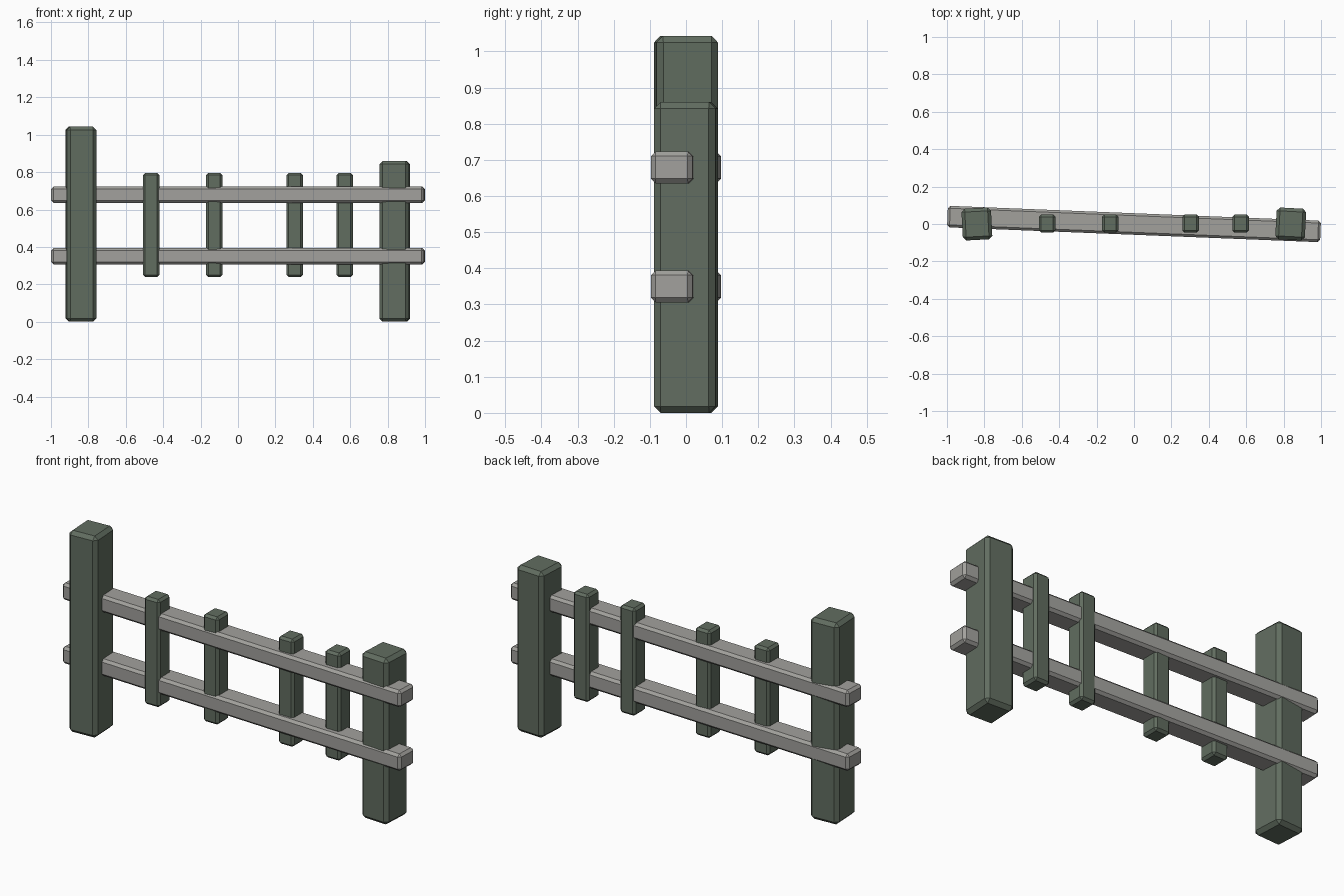
import bpy, bmesh, math
from mathutils import Matrix

if "Cube" in bpy.data.objects:
    bpy.data.objects.remove(bpy.data.objects["Cube"])


def material(name, color):
    m = bpy.data.materials.new(name)
    m.diffuse_color = color
    m.use_nodes = True
    m.node_tree.nodes["Principled BSDF"].inputs["Base Color"].default_value = m.diffuse_color
    return m


GREEN = material("painted_green", (0.12, 0.153, 0.117, 1))
PALE = material("weathered_grey", (0.36, 0.355, 0.335, 1))


def beam(name, size, center, turn, chamfer, mat):
    """Flat-chamfered box turned about z."""
    bm = bmesh.new()
    bmesh.ops.create_cube(bm, size=1, matrix=Matrix.Diagonal((*size, 1)))
    bmesh.ops.bevel(bm, geom=bm.edges[:], offset=chamfer, segments=1,
                    affect='EDGES', profile=0.5)
    mesh = bpy.data.meshes.new(name)
    bm.to_mesh(mesh)
    bm.free()
    mesh.materials.append(mat)
    ob = bpy.data.objects.new(name, mesh)
    ob.location = center
    ob.rotation_euler.z = turn
    bpy.context.collection.objects.link(ob)


# end posts: different heights, turned slightly opposite ways
for side, x, h, deg in (("left", -0.84, 1.043, 3), ("right", 0.838, 0.86, -3)):
    beam(side + "_post", (0.158, 0.17, h), (x, 0, h / 2), math.radians(deg), 0.018, GREEN)

# horizontal rails, running slightly diagonally through the posts
slant = -math.atan(0.04)
for name, z in (("lower_rail", 0.35), ("upper_rail", 0.679)):
    beam(name, (1.996, 0.115, 0.088), (0, 0, z), slant, 0.013, PALE)

# unevenly spaced pickets
for i, x in enumerate((-0.464, -0.127, 0.303, 0.57)):
    beam(f"picket_{i + 1}", (0.088, 0.097, 0.557), (x, 0.002, 0.517), 0, 0.012, GREEN)
